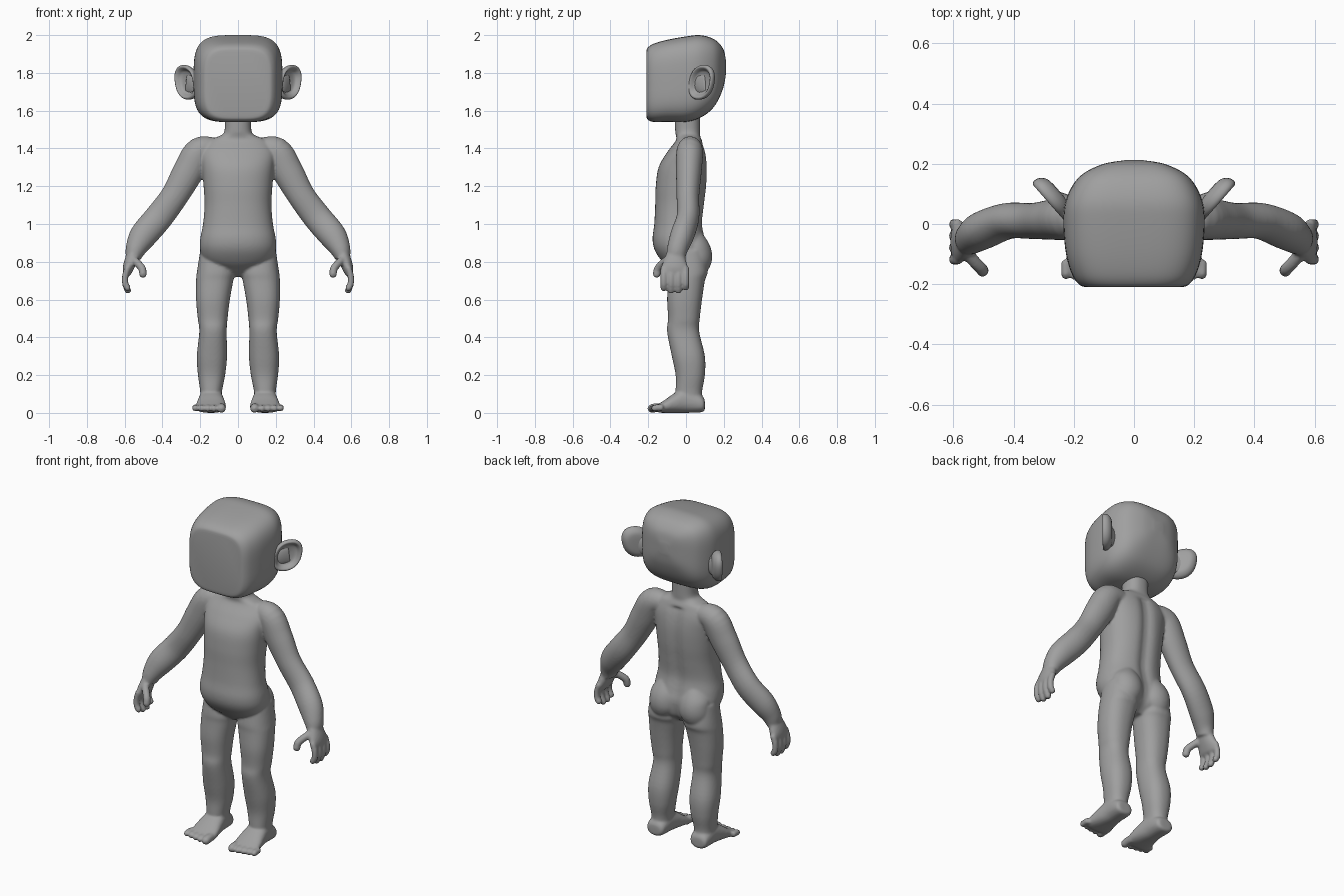
import bpy, bmesh, math
from mathutils import Vector

if "Cube" in bpy.data.objects:
    bpy.data.objects.remove(bpy.data.objects["Cube"])

grey = bpy.data.materials.new("grey skin")
grey.diffuse_color = (0.35, 0.35, 0.35, 1)
grey.use_nodes = True
grey.node_tree.nodes["Principled BSDF"].inputs["Base Color"].default_value = grey.diffuse_color


def resample(rows, steps):
    """Catmull-Rom through rows of numbers, so few stations give a smooth form."""
    out = []
    for i in range(len(rows) - 1):
        a, b, c, d = (rows[max(0, min(len(rows) - 1, i + k))] for k in (-1, 0, 1, 2))
        for s in range(steps):
            t = s / steps
            out.append([0.5 * (2 * q + (r - p) * t + (2 * p - 5 * q + 4 * r - w) * t * t
                               + (3 * q - p - 3 * r + w) * t ** 3) for p, q, r, w in zip(a, b, c, d)])
    return out + [list(rows[-1])]


def skin(bm, rings, n=32, power=2.3):
    """Closed loft over rings of (centre, half axis u, half axis v)."""
    loops = []
    for c, u, v in rings:
        loop = []
        for k in range(n):
            a = 2 * math.pi * (k + 0.5) / n
            ca, sa = math.cos(a), math.sin(a)
            p = c + u * math.copysign(abs(ca) ** (2 / power), ca) + v * math.copysign(abs(sa) ** (2 / power), sa)
            loop.append(bm.verts.new(p))
        loops.append(loop)
    for p, q in zip(loops, loops[1:]):
        for k in range(n):
            bm.faces.new((p[k], p[(k + 1) % n], q[(k + 1) % n], q[k]))
    bm.faces.new(loops[0][::-1])
    bm.faces.new(loops[-1])
    return [v for l in loops for v in l]


def stack(bm, rows, axis="z", side=1, n=32, power=2.3, steps=5):
    """Loft of boxes: rows are (position, x0, x1, low, high) along z or y."""
    rings = []
    for p, x0, x1, lo, hi in resample(rows, steps):
        x, m, rx, rm = side * (x0 + x1) / 2, (lo + hi) / 2, (x1 - x0) / 2, (hi - lo) / 2
        if axis == "z":
            rings.append((Vector((x, m, p)), Vector((rx, 0, 0)), Vector((0, rm, 0))))
        else:
            rings.append((Vector((x, p, m)), Vector((rx, 0, 0)), Vector((0, 0, rm))))
    return skin(bm, rings, n, power)


def tube(bm, rows, side=1, n=20, hint=(0, 1, 0), steps=5):
    """Limb along a path: rows are (x, y, z, radius across, radius along hint)."""
    pts = resample(rows, steps)
    rings = []
    for i, (x, y, z, ra, rb) in enumerate(pts):
        t = Vector(pts[min(i + 1, len(pts) - 1)][:3]) - Vector(pts[max(i - 1, 0)][:3])
        t.normalize()
        u = Vector(hint) - t * t.dot(Vector(hint))
        u.normalize()
        v = t.cross(u)
        rings.append([Vector((side * w.x, w.y, w.z)) for w in (Vector((x, y, z)), v * ra, u * rb)])
    skin(bm, rings, n, 2)


def digit(bm, pts, r, side, hint):
    """Finger or toe with a rounded tip."""
    a, b = Vector(pts[-2]), Vector(pts[-1])
    d = (b - a).normalized()
    rows = [(*p, r, r) for p in pts[:-1]]
    for back, f in ((1.0, 1.0), (0.45, 0.85), (0.12, 0.5), (0, 0.15)):
        rows.append((*(b - d * r * back), r * f, r * f))
    tube(bm, rows, side, 14, hint, 3)


def finish(name, bm):
    bmesh.ops.recalc_face_normals(bm, faces=bm.faces)
    for f in bm.faces:
        f.smooth = True
    me = bpy.data.meshes.new(name)
    bm.to_mesh(me)
    bm.free()
    me.materials.append(grey)
    ob = bpy.data.objects.new(name, me)
    bpy.context.collection.objects.link(ob)
    return ob


# Torso and neck, with a groove down the spine
body = bmesh.new()
torso = [(.72, .05, -.03, .06), (.76, .11, -.08, .10), (.80, .175, -.125, .115), (.86, .20, -.165, .12),
         (.92, .20, -.177, .105), (1.0, .185, -.168, .09), (1.1, .177, -.163, .10), (1.2, .182, -.16, .112),
         (1.3, .19, -.145, .115), (1.38, .195, -.10, .105), (1.44, .16, -.055, .085),
         (1.465, .10, -.052, .075), (1.49, .072, -.057, .075), (1.58, .07, -.06, .075)]
for v in stack(body, [(z, -w, w, f, b) for z, w, f, b in torso], n=64):
    if v.co.y > 0 and v.co.z < 1.42:
        v.co.y -= .018 * math.exp(-(v.co.x / .035) ** 2)

for s in (1, -1):
    # Buttock
    stack(body, [(.74, .06, .12, .02, .08), (.755, .035, .17, -.02, .115), (.80, .008, .19, -.04, .136),
                 (.85, .006, .19, -.04, .137), (.90, .012, .18, -.04, .12), (.96, .05, .13, 0, .08)], side=s, power=2)
    # Leg
    stack(body, [(.86, .04, .20, -.08, .10), (.75, .018, .217, -.095, .115), (.70, .025, .222, -.095, .10),
                 (.60, .043, .222, -.10, .085), (.50, .055, .213, -.095, .073), (.43, .06, .205, -.10, .07),
                 (.30, .058, .218, -.075, .10), (.20, .068, .212, -.055, .10), (.11, .085, .20, -.055, .085),
                 (.04, .085, .20, -.05, .09)], side=s)
    # Foot
    stack(body, [(.10, .115, .175, .02, .06), (.085, .09, .20, .004, .09), (0, .08, .205, 0, .13),
                 (-.06, .07, .215, 0, .105), (-.11, .063, .224, 0, .07), (-.145, .066, .226, .002, .048),
                 (-.158, .08, .215, .01, .04)], "y", s)
    # Toes
    for i in range(5):
        r = .024 if i == 0 else .0175
        x = .088 if i == 0 else .094 + .033 * i
        tip = -.203 + .005 * i
        digit(body, [(x, -.12, .028), (x, -.16, .027), (x, tip, .019)], r, s, (0, 0, 1))
    # Arm from shoulder to wrist
    tube(body, [(.10, .025, 1.40, .05, .05), (.20, .02, 1.385, .077, .07), (.262, .015, 1.28, .082, .068),
                (.335, .01, 1.15, .073, .06), (.42, .01, 1.035, .075, .06), (.50, -.02, .94, .073, .063),
                (.54, -.045, .87, .056, .055), (.555, -.055, .82, .04, .05)], s, 28)
    # Palm
    tube(body, [(.545, -.05, .87, .03, .04), (.562, -.057, .82, .034, .055), (.58, -.06, .77, .03, .071),
                (.588, -.06, .735, .02, .07), (.59, -.06, .725, .01, .06)], s, 24)
    # Fingers
    for i in range(4):
        y = -.118 + .039 * i
        drop = (.645, .632, .632, .65)[i]
        digit(body, [(.583, y, .77), (.597, y, .725), (.597, y, .685), (.577, y, drop)], .0175, s, (0, 1, 0))
    # Thumb
    digit(body, [(.565, -.08, .82), (.535, -.12, .795), (.508, -.148, .765), (.50, -.16, .715)], .021, s, (0, 1, 0))

body = finish("body", body)
remesh = body.modifiers.new("blend", 'REMESH')
remesh.mode = 'VOXEL'
remesh.voxel_size = .007
remesh.use_smooth_shade = True
soften = body.modifiers.new("soften", 'SMOOTH')
soften.factor = .5
soften.iterations = 6

# Head: flat face, rounded back
head = bmesh.new()
profile = [(-.21, .155, 1.575, 1.91), (-.203, .18, 1.553, 1.933), (-.17, .205, 1.54, 1.955), (-.10, .226, 1.54, 1.975),
           (0, .235, 1.54, 1.993), (.07, .229, 1.56, 2.0), (.13, .203, 1.60, 1.987), (.17, .165, 1.655, 1.962),
           (.20, .10, 1.73, 1.92), (.212, .03, 1.80, 1.86)]
stack(head, [(y, -w, w, lo, hi) for y, w, lo, hi in profile], "y", n=64, power=3.8)
head = finish("head", head)
head.select_set(True)
bpy.context.view_layer.objects.active = head
bpy.ops.object.shade_smooth_by_angle(angle=math.radians(40))

# Ears: cupped discs, turned outward and back
ears = bmesh.new()
out, axis, up = Vector((.66, .75, 0)), Vector((.75, -.66, 0)), Vector((0, 0, 1))
cup = [(-.03, .35), (-.026, .7), (-.01, .93), (.008, 1.0), (.02, .95), (.022, .85), (.012, .74), (-.002, .6), (-.008, .2)]
for s in (1, -1):
    rings = []
    for d, f in resample(cup, 3):
        c = Vector((.268, .087, 1.75)) + axis * d
        rings.append([Vector((s * w.x, w.y, w.z)) for w in (c, out * .082 * f, up * .092 * f + out * .018 * f)])
    skin(ears, rings, 32, 2.3)
    # Root joining the ear to the head
    tube(ears, [(.19, .06, 1.74, .03, .06), (.23, .075, 1.74, .026, .06), (.27, .105, 1.745, .01, .05)], s, 20, (0, 0, 1))
finish("ears", ears)
